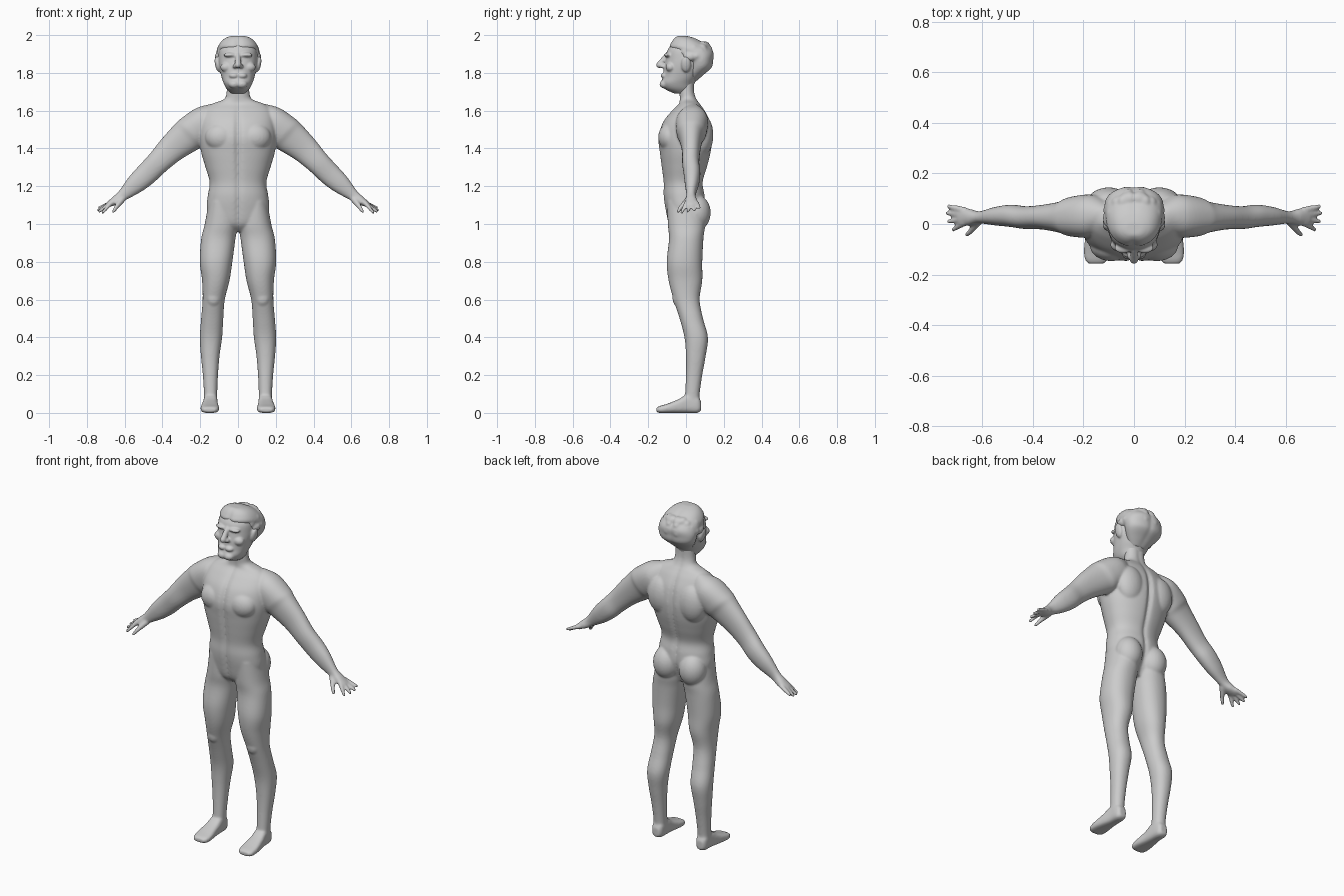
import bpy, bmesh, math, random
from mathutils import Vector, Matrix

random.seed(4)
X, Y, Z = Vector((1, 0, 0)), Vector((0, 1, 0)), Vector((0, 0, 1))


def smooth_rows(rows, n=5):
    """Catmull-Rom interpolation between section rows."""
    out = []
    for i in range(len(rows) - 1):
        p = [rows[max(0, min(len(rows) - 1, i + k))] for k in (-1, 0, 1, 2)]
        for s in range(n):
            t = s / n
            out.append([0.5 * (2 * b + (c - a) * t + (2 * a - 5 * b + 4 * c - d) * t * t
                               + (3 * b - a - 3 * c + d) * t ** 3) for a, b, c, d in zip(*p)])
    return out + [list(rows[-1])]


def loft(bm, rows, org, along, u, v, sides=(1,), power=2.2, groove=0.0, seg=64):
    """Rows are (t, u0, u1, v0, v1): rounded sections stacked along an axis."""
    for s in sides:
        rings = []
        for t, u0, u1, v0, v1 in smooth_rows(rows):
            ring = []
            for k in range(seg):
                a = 2 * math.pi * k / seg
                c, q = math.cos(a), math.sin(a)
                c = math.copysign(abs(c) ** (2 / power), c)
                q = math.copysign(abs(q) ** (2 / power), q)
                pu = (u0 + u1) / 2 + c * (u1 - u0) / 2
                q *= 1 - groove * math.exp(-(pu / 0.014) ** 2)
                co = org + along * t + u * pu + v * ((v0 + v1) / 2 + q * (v1 - v0) / 2)
                ring.append(bm.verts.new((co.x * s, co.y, co.z)))
            rings.append(ring)
        for a, b in zip(rings, rings[1:]):
            for k in range(seg):
                bm.faces.new((a[k], a[(k + 1) % seg], b[(k + 1) % seg], b[k]))
        bm.faces.new(rings[0])
        bm.faces.new(rings[-1])


def ball(bm, c, r, sides=(1, -1), rot=0):
    for s in sides:
        m = (Matrix.Translation((c[0] * s, c[1], c[2])) @ Matrix.Rotation(rot * s, 4, 'Y')
             @ Matrix.Diagonal((*r, 1)))
        bmesh.ops.create_uvsphere(bm, u_segments=24, v_segments=16, radius=1, matrix=m)


def taper(bm, a, b, ra, rb, sides=(1, -1)):
    """Round-ended tapered rod as used for fingers and nose."""
    for s in sides:
        p, q = Vector((a[0] * s, a[1], a[2])), Vector((b[0] * s, b[1], b[2]))
        m = Matrix.Translation((p + q) / 2) @ (q - p).to_track_quat('Z', 'Y').to_matrix().to_4x4()
        bmesh.ops.create_cone(bm, cap_ends=True, segments=16, radius1=ra, radius2=rb,
                              depth=(q - p).length, matrix=m)
        for c, r in ((p, ra), (q, rb)):
            bmesh.ops.create_uvsphere(bm, u_segments=16, v_segments=10, radius=r,
                                      matrix=Matrix.Translation(c))


def finish(bm, name, voxel, iterations):
    """Fuse the overlapping volumes into one smooth skin."""
    bmesh.ops.recalc_face_normals(bm, faces=bm.faces)
    me = bpy.data.meshes.new(name)
    bm.to_mesh(me)
    bm.free()
    ob = bpy.data.objects.new(name, me)
    bpy.context.collection.objects.link(ob)
    r = ob.modifiers.new("fuse", 'REMESH')
    r.mode, r.voxel_size, r.use_smooth_shade = 'VOXEL', voxel, True
    s = ob.modifiers.new("soften", 'SMOOTH')
    s.factor, s.iterations = 0.5, iterations
    return ob


BOTH = (1, -1)
O = Vector((0, 0, 0))
body = bmesh.new()

# Torso and neck: z, half width, front, back
torso = [(.96, .06, -.05, .05), (1.0, .14, -.09, .07), (1.08, .165, -.11, .10),
         (1.15, .16, -.12, .10), (1.22, .15, -.12, .09), (1.3, .172, -.13, .112),
         (1.38, .195, -.14, .132), (1.46, .205, -.147, .14), (1.54, .2, -.122, .128),
         (1.6, .18, -.075, .1), (1.635, .14, -.04, .075), (1.66, .075, -.035, .058),
         (1.7, .06, -.037, .045), (1.77, .058, -.037, .045)]
loft(body, [(z, -w, w, f, b) for z, w, f, b in torso], O, Z, X, Y, groove=.1)
ball(body, (.09, -.085, 1.46), (.085, .062, .075))          # chest
ball(body, (.1, .085, 1.47), (.085, .06, .11))              # shoulder blades
ball(body, (.085, .055, 1.06), (.078, .076, .095))          # buttocks

# Legs
legs = [(1.12, .015, .155, -.1, .09), (1.0, .004, .176, -.096, .1), (.92, .014, .195, -.09, .092),
        (.8, .03, .202, -.102, .086), (.7, .045, .19, -.092, .086), (.6, .07, .187, -.066, .072),
        (.5, .078, .195, -.034, .09), (.4, .084, .202, -.008, .116), (.3, .098, .196, 0, .104),
        (.2, .106, .186, 0, .086), (.1, .11, .18, -.005, .072), (.05, .11, .18, -.01, .072)]
loft(body, legs, O, Z, X, Y, sides=BOTH)
ball(body, (.13, -.04, .61), (.04, .032, .05))              # kneecaps

# Feet: y, inner, outer, sole, instep
feet = [(.08, .125, .165, .012, .06), (.06, .112, .178, 0, .09), (.01, .108, .182, 0, .1),
        (-.04, .106, .19, 0, .072), (-.1, .1, .198, 0, .048), (-.14, .104, .194, 0, .036),
        (-.157, .12, .18, .006, .028)]
loft(body, feet, O, Y, X, Z, sides=BOTH, power=3)

# Arms slope down and outwards from the shoulder
along, perp = Vector((.738, 0, -.675)), Vector((.675, 0, .738))
arms = [(-.13, -.05, .04, 0, .075), (-.05, -.09, .082, -.05, .115), (.05, -.09, .097, -.05, .108),
        (.1, -.082, .096, -.036, .09), (.2, -.062, .086, -.022, .076), (.3, -.055, .07, -.02, .07),
        (.38, -.056, .063, -.012, .076), (.46, -.048, .055, -.006, .068),
        (.55, -.026, .036, .002, .05), (.6, -.014, .035, -.006, .06), (.645, .008, .034, -.006, .064)]
loft(body, arms, Vector((.2, 0, 1.52)), along, perp, Y, sides=BOTH)

# Fingers and thumbs
for base_y, tip in ((.056, (.733, .07, 1.087)), (.038, (.738, .043, 1.074)),
                    (.02, (.733, .01, 1.068)), (.003, (.715, -.022, 1.062))):
    taper(body, (.672, base_y, 1.112), tip, .013, .009)
taper(body, (.615, .012, 1.128), (.645, -.028, 1.088), .018, .012)
taper(body, (.645, -.028, 1.088), (.66, -.042, 1.066), .012, .009)
finish(body, "body", .006, 8)

# Head: z, half width, front, back
head = bmesh.new()
skull = [(1.69, .035, -.06, .02), (1.715, .06, -.112, .035), (1.745, .076, -.132, .045),
         (1.78, .088, -.122, .07), (1.83, .1, -.116, .1), (1.87, .104, -.108, .11),
         (1.92, .1, -.098, .1), (1.96, .08, -.07, .07)]
loft(head, [(z, -w, w, f, b) for z, w, f, b in skull], O, Z, X, Y)
taper(head, (0, -.1, 1.895), (0, -.141, 1.842), .013, .017, (1,))     # nose
ball(head, (.015, -.122, 1.836), (.014, .018, .012))                  # nostrils
ball(head, (.022, -.112, 1.785), (.026, .022, .016))                  # mouth
ball(head, (.02, -.115, 1.74), (.03, .025, .022))                     # chin
ball(head, (.042, -.096, 1.895), (.036, .02, .012))                   # brow
ball(head, (.06, -.082, 1.83), (.034, .026, .026))                    # cheeks
ball(head, (.108, 0, 1.845), (.014, .026, .042), rot=.2)              # ears
finish(head, "head", .005, 5)

# Hair cap with wavy locks
hair = bmesh.new()
cap = [(1.755, .045, .0, .055), (1.79, .078, .0, .095), (1.83, .106, .01, .138),
       (1.87, .116, .005, .145), (1.905, .115, -.04, .148), (1.935, .108, -.088, .128),
       (1.965, .09, -.078, .085), (1.985, .066, -.062, .045), (1.996, .035, -.045, .005)]
loft(hair, [(z, -w, w, f, b) for z, w, f, b in cap], O, Z, X, Y, groove=.07)
for i in range(22):
    a, e = random.uniform(-.6, 1.5), random.uniform(-.1, .9)
    c = (.1 * math.cos(a) * math.cos(e), .035 + .09 * math.sin(a) * math.cos(e), 1.885 + .085 * math.sin(e))
    ball(hair, c, (.024, .028, .024))
finish(hair, "hair", .006, 5)
